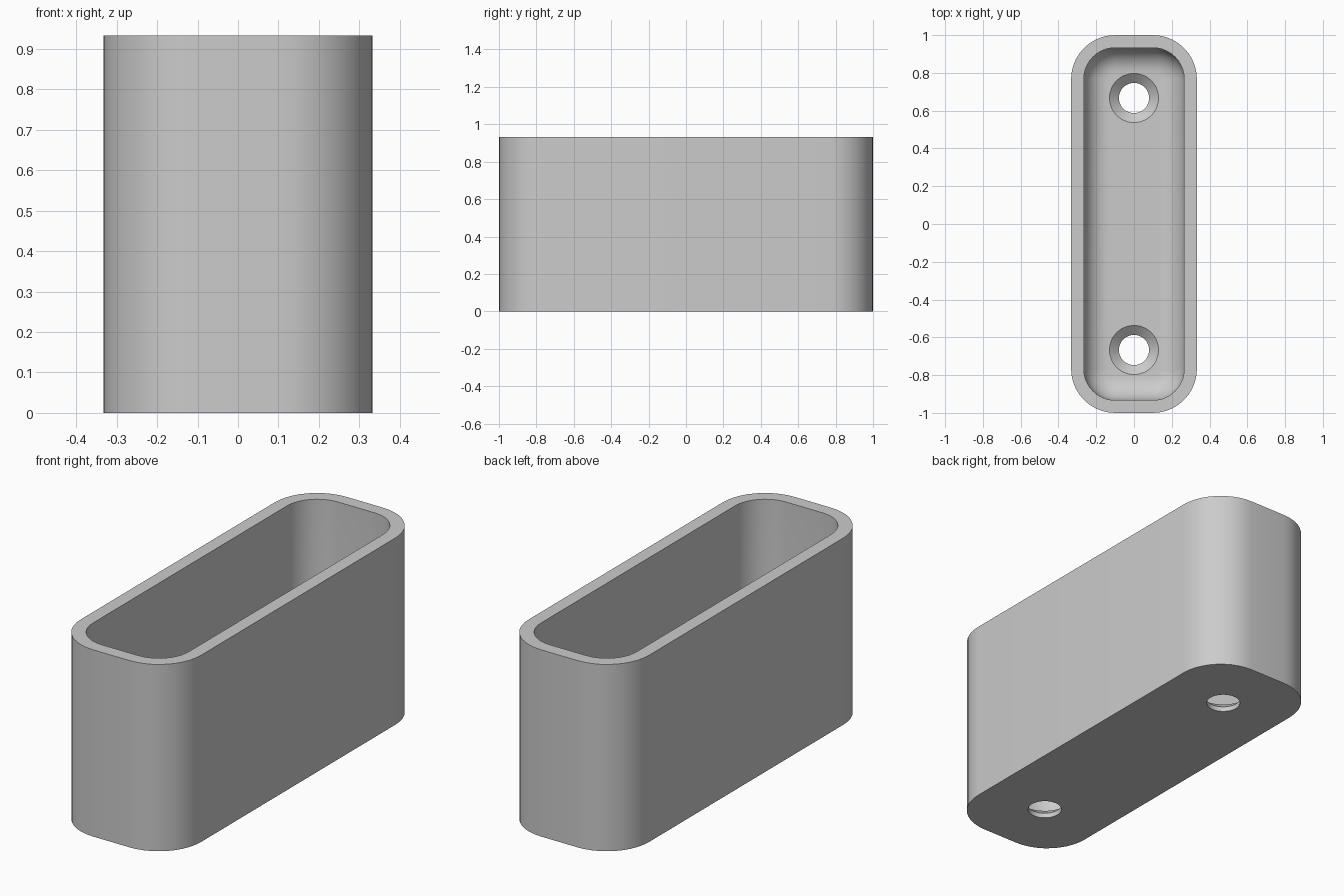
import bpy, bmesh, math

cube = bpy.data.objects.get("Cube")
if cube:
    bpy.data.objects.remove(cube, do_unlink=True)

HALF_X, HALF_Y, HEIGHT = 0.333, 1.0, 0.933
WALL, FLOOR = 0.067, 0.067
CORNER, FILLET = 0.233, 0.133
HOLE_Y = 0.667
STEPS = 10

grey = bpy.data.materials.new("plain_grey")
grey.use_nodes = True
grey.diffuse_color = (0.6, 0.6, 0.6, 1)
grey.node_tree.nodes["Principled BSDF"].inputs["Base Color"].default_value = (0.6, 0.6, 0.6, 1)


def rounded_loop(bm, inset, z):
    """Ring of vertices around a rounded rectangle, shrunk by inset."""
    r = CORNER - inset
    cx, cy = HALF_X - CORNER, HALF_Y - CORNER
    ring = []
    for q, (sx, sy) in enumerate([(1, 1), (-1, 1), (-1, -1), (1, -1)]):
        for i in range(STEPS + 1):
            a = math.pi / 2 * (q + i / STEPS)
            ring.append(bm.verts.new((sx * cx + r * math.cos(a), sy * cy + r * math.sin(a), z)))
    return ring


def round_loop(bm, r, z):
    return [bm.verts.new((r * math.cos(a), r * math.sin(a), z))
            for a in (math.tau * i / 48 for i in range(48))]


def stack(name, rings, make_ring):
    """Closed solid skinned through a list of (size, z) rings."""
    bm = bmesh.new()
    loops = [make_ring(bm, s, z) for s, z in rings]
    for low, high in zip(loops, loops[1:]):
        for i in range(len(low)):
            j = (i + 1) % len(low)
            bm.faces.new((low[i], low[j], high[j], high[i]))
    bm.faces.new(loops[0][::-1])
    bm.faces.new(loops[-1])
    bmesh.ops.recalc_face_normals(bm, faces=bm.faces)
    mesh = bpy.data.meshes.new(name)
    bm.to_mesh(mesh)
    bm.free()
    mesh.materials.append(grey)
    obj = bpy.data.objects.new(name, mesh)
    bpy.context.collection.objects.link(obj)
    return obj


# Tray: outer wall up, over the rim, down inside, round the floor fillet
rings = [(0, 0), (0, HEIGHT), (WALL, HEIGHT)]
for i in range(STEPS + 1):
    a = math.pi / 2 * i / STEPS
    rings.append((WALL + FILLET * (1 - math.cos(a)), FLOOR + FILLET * (1 - math.sin(a))))
tray = stack("tray", rings, rounded_loop)

# Countersunk screw holes through the floor
cutters = []
for side, y in (("front", -HOLE_Y), ("back", HOLE_Y)):
    cutter = stack(side + "_hole_cutter",
                   [(0.08, -0.1), (0.08, 0.025), (0.13, FLOOR), (0.13, 0.2)], round_loop)
    cutter.location.y = y
    cutter.hide_render = True
    cutters.append(cutter)
    cut = tray.modifiers.new(side + "_hole", 'BOOLEAN')
    cut.operation = 'DIFFERENCE'
    cut.solver = 'EXACT'
    cut.object = cutter

# Apply the cuts, drop the cutters and smooth the rounded surfaces
bpy.ops.object.select_all(action='DESELECT')
tray.select_set(True)
bpy.context.view_layer.objects.active = tray
for mod in list(tray.modifiers):
    bpy.ops.object.modifier_apply(modifier=mod.name)
for cutter in cutters:
    bpy.data.objects.remove(cutter, do_unlink=True)
bpy.ops.object.shade_smooth_by_angle(angle=math.radians(30))
